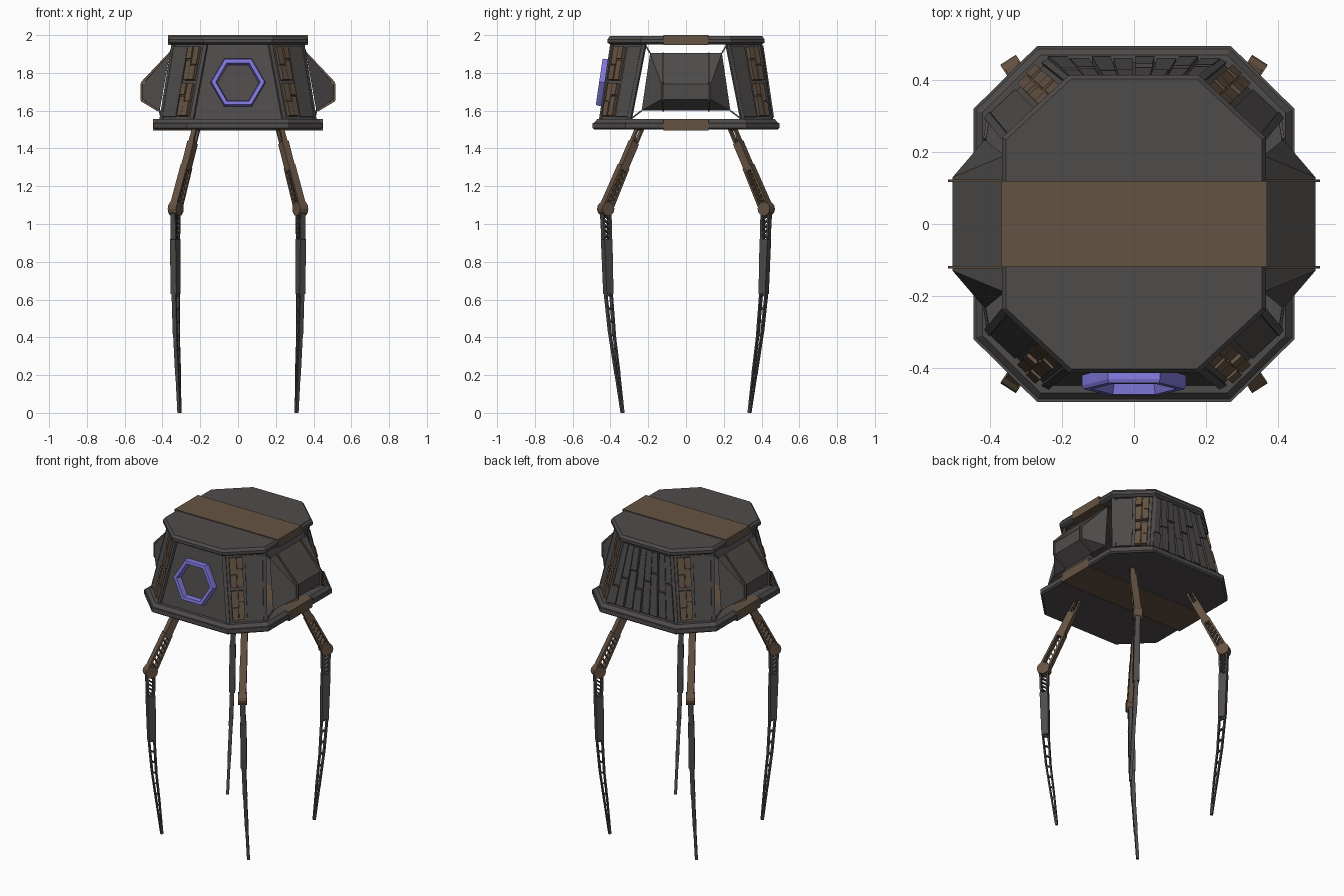
import bpy, bmesh, math
from mathutils import Vector as V

if "Cube" in bpy.data.objects:
    bpy.data.objects.remove(bpy.data.objects["Cube"])


def material(name, rgb):
    m = bpy.data.materials.new(name)
    m.use_nodes = True
    m.diffuse_color = (*rgb, 1)
    m.node_tree.nodes["Principled BSDF"].inputs["Base Color"].default_value = (*rgb, 1)
    return m


MATS = [material("charcoal grey", (0.078, 0.071, 0.070)),
        material("rust brown", (0.130, 0.086, 0.056)),
        material("violet", (0.22, 0.19, 0.72))]
GREY, BROWN, VIOLET = range(3)
UP = V((0, 0, 1))


def finish(bm, name):
    bmesh.ops.recalc_face_normals(bm, faces=bm.faces)
    mesh = bpy.data.meshes.new(name)
    bm.to_mesh(mesh)
    bm.free()
    for m in MATS:
        mesh.materials.append(m)
    obj = bpy.data.objects.new(name, mesh)
    bpy.context.collection.objects.link(obj)
    return obj


def loft(bm, rings, mat=GREY, closed=False):
    """Skin equal rings; cap the ends, or join last to first."""
    rows = [[bm.verts.new(p) for p in r] for r in rings]
    n = len(rows[0])
    pairs = list(zip(rows, rows[1:])) + ([(rows[-1], rows[0])] if closed else [])
    faces = [bm.faces.new((a[i], a[(i + 1) % n], b[(i + 1) % n], b[i]))
             for a, b in pairs for i in range(n)]
    if not closed:
        faces += [bm.faces.new(rows[0]), bm.faces.new(rows[-1])]
    for f in faces:
        f.material_index = mat


def beam(bm, p, q, side, w, t, mat=GREY, w2=None):
    """Bar from p to q, t thick along side and w (to w2) wide across it."""
    n = (q - p).cross(side).normalized()
    s = side.normalized() * t / 2
    rings = []
    for c, k in ((p, w), (q, w2 or w)):
        m = n * k / 2
        rings.append([c + m + s, c + m - s, c - m - s, c - m + s])
    loft(bm, rings, mat)


def octagon(hx, hy, a, b, z):
    quarter = [(hx, b), (a, hy)]
    pts = quarter + [(-x, y) for x, y in quarter[::-1]]
    pts += [(-x, -y) for x, y in pts]
    return [V((x, y, z)) for x, y in pts]


def plate(name, hx, hy, a, b, profile):
    bm = bmesh.new()
    loft(bm, [octagon(hx - i, hy - i, a - 0.4 * i, b - 0.4 * i, z) for z, i in profile])
    finish(bm, name)


def box(name, hx, hy, z0, z1, mat):
    bm = bmesh.new()
    loft(bm, [[V((x * hx, y * hy, z)) for x, y in ((1, 1), (-1, 1), (-1, -1), (1, -1))]
              for z in (z0, z1)], mat)
    finish(bm, name)


# Floor, roof and the band across both
plate("floor_plate", 0.447, 0.495, 0.27, 0.32,
      [(1.50, 0.01), (1.508, 0), (1.535, 0), (1.535, 0.008), (1.555, 0.025)])
plate("roof_plate", 0.368, 0.415, 0.18, 0.24,
      [(1.95, 0.015), (1.96, 0), (1.978, 0), (1.995, 0.012)])
box("roof_band", 0.37, 0.12, 1.947, 2.0, BROWN)
box("floor_band", 0.45, 0.12, 1.495, 1.555, BROWN)

# Sloping walls, open at the two sides
LOW = octagon(0.405, 0.45, 0.245, 0.30, 1.55)
HIGH = octagon(0.34, 0.39, 0.17, 0.22, 1.955)


def wall_quad(i):
    j = (i + 1) % 8
    return LOW[i], LOW[j], HIGH[j], HIGH[i]


def panel(bm, quad, u0, u1, v0, v1, thick, mat=GREY, sink=0.0):
    """Raised patch on part of a wall."""
    a, b, c, d = quad
    n = (b - a).cross(d - a).normalized()
    at = lambda u, v: a.lerp(b, u).lerp(d.lerp(c, u), v)
    base = [at(u, v) for u, v in ((u0, v0), (u1, v0), (u1, v1), (u0, v1))]
    loft(bm, [[p - n * sink for p in base], [p + n * thick for p in base]], mat)


WALLS = {"back_wall": 1, "front_wall": 5, "back_left_wall": 0, "back_right_wall": 2,
         "front_right_wall": 4, "front_left_wall": 6}
for name, i in WALLS.items():
    bm = bmesh.new()
    panel(bm, wall_quad(i), 0, 1, 0, 1, 0, sink=0.012)
    finish(bm, name)

# Corner posts
bm = bmesh.new()
for p, q in zip(LOW, HIGH):
    beam(bm, p, q, V((p.x, p.y, 0)), 0.022, 0.014)
finish(bm, "corner_posts")

# Brick strips on the four slanted walls, nearer the front or back
bm = bmesh.new()
for i in (0, 2, 4, 6):
    q = wall_quad(i)
    flip = i in (0, 4)
    def strip(u0, u1, *rest):
        panel(bm, q, *((1 - u1, 1 - u0) if flip else (u0, u1)), *rest)
    strip(0.52, 0.95, 0.04, 0.96, 0.008)
    for v0, v1 in ((0.05, 0.47), (0.52, 0.95)):
        m = v0 + (v1 - v0) * 0.45
        strip(0.12, 0.45, v0, v1, 0.010, BROWN)
        strip(0.12, 0.28, v0, m - 0.01, 0.022, BROWN)
        strip(0.30, 0.45, v0, m + 0.06, 0.018, BROWN)
        strip(0.12, 0.28, m + 0.01, v1, 0.017, BROWN)
        strip(0.30, 0.45, m + 0.08, v1, 0.023, BROWN)
finish(bm, "brick_strips")

# Staggered planks on the back wall
bm = bmesh.new()
for k in range(8):
    u0, split = k / 8 + 0.008, 0.3 + 0.4 * ((k * 3) % 8) / 8
    for v0, v1, t in ((0.03, split, 0.012 + 0.006 * (k % 2)), (split + 0.02, 0.97, 0.008 + 0.005 * (k % 3))):
        panel(bm, wall_quad(1), u0, u0 + 0.109, v0, v1, t)
finish(bm, "back_planks")

# Hexagonal porthole on the front wall
a, b, c, d = wall_quad(5)
across = V((1, 0, 0))
rise = ((c + d) - (a + b)).normalized()
out = across.cross(rise)
centre = (a + b + c + d) / 4 - UP * 0.006


def hexagon(r, depth):
    return [centre + across * r * math.cos(k * math.pi / 3) + rise * r * math.sin(k * math.pi / 3)
            + out * depth for k in range(6)]


bm = bmesh.new()
loft(bm, [hexagon(0.145, -0.002), hexagon(0.145, 0.03), hexagon(0.14, 0.04),
          hexagon(0.118, 0.04), hexagon(0.108, -0.002)], VIOLET, closed=True)
finish(bm, "porthole_ring")
bm = bmesh.new()
loft(bm, [hexagon(0.112, -0.002), hexagon(0.112, 0.006)])
finish(bm, "porthole_pane")

# Side pods with trim and struts
for s, label in ((1, "left"), (-1, "right")):
    def ring(x0, y0, z0, x1, y1, z1):
        return [V((s * x0, -y0, z0)), V((s * x0, y0, z0)), V((s * x1, y1, z1)), V((s * x1, -y1, z1))]
    base = ring(0.415, 0.235, 1.60, 0.36, 0.19, 1.905)
    bm = bmesh.new()
    loft(bm, [base, ring(0.505, 0.13, 1.66, 0.505, 0.13, 1.74)])
    finish(bm, label + "_pod")
    bm = bmesh.new()
    path = [(0.36, 1.905), (0.511, 1.745), (0.511, 1.655), (0.42, 1.60)]
    for y in (-0.12, 0.12):
        for (x0, z0), (x1, z1) in zip(path, path[1:]):
            beam(bm, V((s * x0, y, z0)), V((s * x1, y, z1)), V((0, 1, 0)), 0.012, 0.007, BROWN)
    finish(bm, label + "_pod_trim")
    bm = bmesh.new()
    frame = ring(0.405, 0.30, 1.55, 0.34, 0.22, 1.955)
    for p, q in zip(base, frame):
        beam(bm, p, q, V((1, 0, 0)), 0.008, 0.008)
    finish(bm, label + "_pod_struts")

# Legs: hip rails, sleeve, lattice, knee, shin
SPAN = V((0.54, 0.84, 0))
AXLE = V((0.84, -0.54, 0))


def truss(bm, p, q, w0, w1, n, rail, t, mat, slant=0.6):
    """Two rails with slanted rungs between them."""
    side = (q - p).cross(AXLE).normalized()
    ends = [(p + side * k * w0 / 2, q + side * k * w1 / 2) for k in (-1, 1)]
    for u, v in ends:
        beam(bm, u, v, AXLE, rail, t, mat)
    for k in range(n):
        f, g = k / n, min(1, (k + slant) / n)
        beam(bm, ends[0][0].lerp(ends[0][1], f), ends[1][0].lerp(ends[1][1], g),
             AXLE, 0.007, t * 0.7, mat)


HIP, KNEE = V((0.215, 0.235, 1.53)), V((0.33, 0.425, 1.08))
SHIN = [V(p) for p in ((0.332, 0.42, 0.90), (0.33, 0.411, 0.63), (0.326, 0.392, 0.42),
                       (0.317, 0.362, 0.2), (0.31, 0.336, 0))]
for sx, sy, label in ((1, -1, "front_left"), (-1, -1, "front_right"),
                      (1, 1, "back_left"), (-1, 1, "back_right")):
    bm = bmesh.new()
    at = lambda f: HIP.lerp(KNEE, f)
    truss(bm, at(0), at(0.3), 0.03, 0.03, 2, 0.010, 0.028, BROWN)
    beam(bm, at(0.22), at(0.55), AXLE, 0.045, 0.040, BROWN)
    truss(bm, at(0.5), KNEE, 0.042, 0.052, 8, 0.012, 0.042, BROWN, 1.2)
    knob = []
    for k in (-0.026, 0.026):
        knob.append([KNEE + AXLE * k + SPAN * 0.038 * math.cos(i * math.pi / 6)
                     + UP * 0.038 * math.sin(i * math.pi / 6) for i in range(12)])
    loft(bm, knob, BROWN)
    truss(bm, KNEE, SHIN[0], 0.046, 0.036, 7, 0.010, 0.030, GREY, 1.2)
    beam(bm, SHIN[0] + UP * 0.02, SHIN[1], AXLE, 0.050, 0.036, GREY, 0.042)
    widths = [0.034, 0.026, 0.018, 0.007]
    for p, q, w0, w1 in zip(SHIN[1:], SHIN[2:], widths, widths[1:]):
        truss(bm, p, q, w0, w1, 3, 0.008, 0.008 + w0 * 0.5, GREY, 0.2)
    for v in bm.verts:
        v.co.x *= sx
        v.co.y *= sy
        v.co.z = max(v.co.z, 0)
    finish(bm, label + "_leg")
